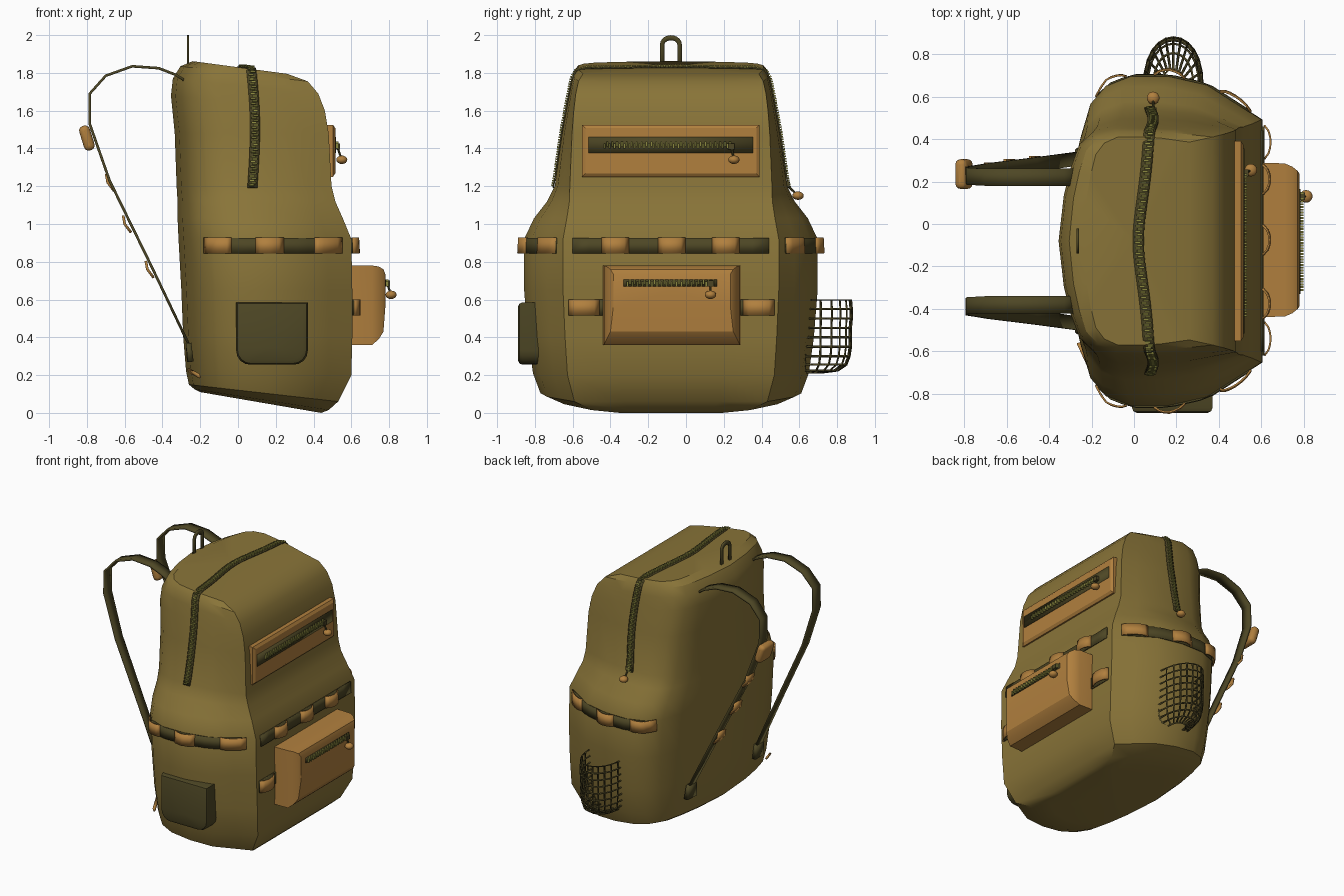
import bpy, bmesh, math
from mathutils import Vector as V
from mathutils.bvhtree import BVHTree

if "Cube" in bpy.data.objects:
    bpy.data.objects.remove(bpy.data.objects["Cube"])

YC = -0.08  # symmetry plane of the bag


def material(name, col):
    m = bpy.data.materials.new(name)
    m.diffuse_color = (*col, 1)
    m.use_nodes = True
    m.node_tree.nodes["Principled BSDF"].inputs["Base Color"].default_value = m.diffuse_color
    return m


OLIVE = material("olive_canvas", (0.25, 0.175, 0.04))
TAN = material("tan_leather", (0.44, 0.215, 0.048))
DARK = material("dark_webbing", (0.075, 0.062, 0.018))
TEETH = material("zip_teeth", (0.26, 0.25, 0.05))


def mesh(name, verts, faces, mat, angle=35):
    me = bpy.data.meshes.new(name)
    me.from_pydata([tuple(v) for v in verts], [], faces)
    bm = bmesh.new()
    bm.from_mesh(me)
    bmesh.ops.recalc_face_normals(bm, faces=bm.faces)
    bm.to_mesh(me)
    bm.free()
    ob = bpy.data.objects.new(name, me)
    bpy.context.collection.objects.link(ob)
    me.materials.append(mat)
    bpy.ops.object.select_all(action='DESELECT')
    ob.select_set(True)
    bpy.context.view_layer.objects.active = ob
    bpy.ops.object.shade_smooth_by_angle(angle=math.radians(angle))
    return ob


def loft(name, rings, mat, angle=35):
    n, verts, faces = len(rings[0]), [], []
    for r in rings:
        verts += [V(p) for p in r]
    for k in range(len(rings) - 1):
        for i in range(n):
            j = (i + 1) % n
            faces.append((k*n+i, k*n+j, k*n+n+j, k*n+n+i))
    for base, ring in ((0, rings[0]), ((len(rings)-1)*n, rings[-1])):
        verts.append(sum((V(p) for p in ring), V()) / n)
        faces += [(base+i, base+(i+1) % n, len(verts)-1) for i in range(n)]
    return mesh(name, verts, faces, mat, angle)


def strip(name, a, b, thick, mat):
    n = len(a)
    ob = mesh(name, list(a) + list(b), [(i, i+1, n+i+1, n+i) for i in range(n-1)], mat)
    s = ob.modifiers.new("thickness", 'SOLIDIFY')
    s.thickness, s.offset = thick, 0
    return ob


# Body: rings (z back, z front, x back, x front, half width, front-edge ratio)
LEVELS = [(.11, .0, -.20, .44, .45, .6), (.125, .015, -.23, .48, .60, .7),
          (.15, .06, -.26, .53, .69, .74), (.22, .20, -.275, .60, .73, .75),
          (.40, .40, -.29, .605, .757, .74), (.65, .65, -.30, .605, .777, .735),
          (.92, .92, -.315, .60, .777, .735), (1.03, 1.03, -.32, .555, .725, .76),
          (1.12, 1.12, -.32, .515, .655, .82), (1.20, 1.20, -.325, .495, .615, .87),
          (1.48, 1.48, -.335, .48, .575, .91), (1.68, 1.60, -.355, .46, .547, .94),
          (1.77, 1.69, -.345, .425, .53, .95), (1.835, 1.755, -.305, .37, .515, .95),
          (1.862, 1.795, -.24, .26, .49, .95)]


def ring(zb, zf, xb, xf, hw, fr):
    mix = lambda t: 1 + (fr - 1) * t
    half = [(0, 0), (.03, .39), (.07, .63), (.12, .83), (.20, .94), (.33, 1), (.52, 1), (.72, mix(.2)),
            (.86, mix(.6)), (1, fr), (1, fr * .5), (1, 0)]
    full = half + [(u, -v) for u, v in half[-2:0:-1]]
    return [(xb + u*(xf-xb), YC + v*hw, zb + u*(zf-zb)) for u, v in full]


body = loft("bag_body", [ring(*l) for l in LEVELS], OLIVE, 32)
bm = bmesh.new()
bm.from_mesh(body.data)
TREE = BVHTree.FromBMesh(bm)
bm.free()


def hit(o, d):
    p, n, _, _ = TREE.ray_cast(V(o), V(d))
    return p, n


# Webbing that hugs the body; bump makes a belt loop
def belt(name, side, t0, t1, z0, z1, off, mat, bump=0, n=12):
    rows = []
    for z in (z0, z1):
        row = []
        for i in range(n + 1):
            t = t0 + (t1 - t0) * i / n
            o, d = ((0, t, z), V((1, 0, 0))) if side == 0 else ((t, YC, z), V((0, side, 0)))
            row.append(hit(o, d)[0] + d * (off + bump * math.sin(math.pi * i / n) ** .6))
        rows.append(row)
    return strip(name, *rows, .009, mat)


belt("front_belt", 0, -.60, .44, .845, .925, .004, DARK)
for k, y in enumerate((-.375, -.075, .21)):
    belt(f"front_belt_loop_{k}", 0, y-.07, y+.07, .845, .928, .008, TAN, .032, 6)
belt("lower_belt", 0, -.62, .46, .515, .60, .004, DARK)
for k, y in enumerate((-.54, .385)):
    belt(f"lower_belt_loop_{k}", 0, y-.08, y+.08, .515, .60, .008, TAN, .03, 6)
for s, nm in ((-1, "left"), (1, "right")):
    belt(f"{nm}_side_belt", s, -.17, .55, .845, .925, .004, DARK)
    for k, x in enumerate((-.11, .165, .475)):
        belt(f"{nm}_side_belt_loop_{k}", s, x-.07, x+.075, .845, .928, .008, TAN, .025, 6)


# Zip: dark tape plus alternating teeth
def zipper(name, pts, nors, across, width, step=.013):
    if width:
        strip(name + "_tape", [p + n*.004 + a*width for p, n, a in zip(pts, nors, across)],
              [p + n*.004 - a*width for p, n, a in zip(pts, nors, across)], .008, DARK)
    verts, faces, carry, k = [], [], 0, 0
    for i in range(len(pts) - 1):
        d = pts[i+1] - pts[i]
        t, L = d.normalized(), d.length
        while carry < L:
            f = carry / L
            n, a = nors[i].lerp(nors[i+1], f), across[i]
            c = pts[i].lerp(pts[i+1], f) + n*.010 + a*(.005 if k % 2 else -.005)
            b = len(verts)
            verts += [c + t*(.0045*x) + a*(.013*y) + n*(.007*z)
                      for x in (-1, 1) for y in (-1, 1) for z in (-1, 1)]
            faces += [tuple(b+q for q in f4) for f4 in ((0, 1, 3, 2), (4, 6, 7, 5), (0, 4, 5, 1),
                                                        (2, 3, 7, 6), (0, 2, 6, 4), (1, 5, 7, 3))]
            carry += step
            k += 1
        carry -= L
    mesh(name + "_teeth", verts, faces, TEETH)


# Main zip runs up one side, over the top and down the other
pts, nors = [], []
a0 = math.atan2(-.30, .60)
for i in range(61):
    a = a0 + (math.pi - 2*a0) * i / 60
    p, n = hit((.02 + .07*math.cos(a)**2, YC, 1.5), (0, math.cos(a), math.sin(a)))
    pts.append(p)
    nors.append(n)
zipper("main_zip", pts, nors, [V((1, 0, 0))] * 61, .026)


# Zip puller: slider block, stem and domed knob
def puller(name, p, out, drop=.07):
    p, out = V(p), V(out)
    end = p + out*.045 + V((0, 0, -drop))
    bpy.ops.mesh.primitive_cube_add(size=1, location=p)
    s = bpy.context.object
    s.name, s.scale = name + "_slider", (.03, .035, .03)
    d = end - p
    bpy.ops.mesh.primitive_cylinder_add(vertices=8, radius=.006, depth=d.length, location=(p+end)/2,
                                        rotation=d.to_track_quat('Z', 'Y').to_euler())
    c = bpy.context.object
    c.name = name + "_stem"
    bpy.ops.mesh.primitive_uv_sphere_add(segments=14, ring_count=8, radius=.03, location=end)
    k = bpy.context.object
    k.name, k.scale = name + "_knob", (1, 1, .75)
    bpy.ops.object.shade_smooth_by_angle()
    for o, m in ((s, DARK), (c, DARK), (k, TAN)):
        o.data.materials.append(m)


# Front pockets: lofted rectangles along x (x, side, top and bottom inset)
def pocket(name, y0, y1, z0, z1, levels):
    return loft(name, [[(x, y0+s, z0+b), (x, y1-s, z0+b), (x, y1-s, z1-t), (x, y0+s, z1-t)]
                       for x, s, t, b in levels], TAN, 25)


pocket("upper_pocket", -.55, .39, 1.25, 1.525, [(.42, 0, 0, 0), (.503, 0, 0, 0), (.515, .018, .018, .018)])
pocket("lower_pocket", -.44, .29, .36, .78, [(.56, 0, 0, 0), (.71, .005, 0, 0), (.745, .02, .005, .03),
                                             (.77, .04, .02, .07), (.78, .055, .045, .2)])


def front_zip(name, x, y0, y1, z, ty0, ty1, h):
    strip(name + "_tape", [V((x, ty0, z-h)), V((x, ty1, z-h))], [V((x, ty0, z+h)), V((x, ty1, z+h))], .008, DARK)
    zipper(name, [V((x, y0, z)), V((x, y1, z))], [V((1, 0, 0))]*2, [V((0, 0, 1))]*2, 0)


front_zip("upper_pocket_zip", .515, -.43, .24, 1.418, -.515, .355, .042)
front_zip("lower_pocket_zip", .78, -.31, .155, .687, -.33, .165, .018)
puller("upper_pocket_puller", (.525, .24, 1.41), (.55, .3, 0))
puller("lower_pocket_puller", (.79, .13, .685), (.45, 0, 0), .06)
puller("main_zip_puller", (.09, .53, 1.21), (0, 1.4, 0), .06)

# Solid side pocket with rounded lower corners
outline = [(-.19, .165), (-.19, -.09)]
outline += [(-.115 - .075*math.cos(a), -.09 - .075*math.sin(a)) for a in (.4, .8, 1.2, 1.57)]
outline += [(-x, z) for x, z in outline[::-1]]
loft("side_pocket", [[(.18 + x*s, y, .42 + z*s) for x, z in outline]
                     for y, s in ((-.76, 1), (-.865, 1), (-.882, .96), (-.89, .86))], DARK, 40)

# Net bottle pocket: half basket turned into wire
rows = [(.60, 1), (.55, 1.02), (.50, 1.02), (.45, 1), (.40, 1), (.35, 1), (.30, .97), (.255, .9), (.225, .72), (.215, .4)]
N = 12
verts = [(.185 + .135*s*math.cos(math.pi*i/N), .63 + .243*s*math.sin(math.pi*i/N)**.8 if 0 < i < N else .63, z)
         for z, s in rows for i in range(N + 1)]
net = mesh("net_pocket", verts, [(r*(N+1)+i, r*(N+1)+i+1, (r+1)*(N+1)+i+1, (r+1)*(N+1)+i)
                                 for r in range(len(rows)-1) for i in range(N)], DARK)
w = net.modifiers.new("net", 'WIREFRAME')
w.thickness = .012

# Top grab loop
arch = [(-1, -.16), (-1, .05)] + [(-math.cos(math.pi*i/10), .05 + .055*math.sin(math.pi*i/10)) for i in range(1, 10)]
arch += [(1, .05), (1, -.16)]
strip("grab_loop", [V((-.265, YC + .058*y, 1.9 + (z if z < .05 else .05 + (z-.05)*.9))) for y, z in arch],
      [V((-.265, YC + .034*y, 1.9 + (z if z < .05 else .05 + (z-.05)*.4))) for y, z in arch], .012, DARK)

# Shoulder straps: (x, z, distance from middle, half width)
PATH = [(-.25, 1.74, .30, .042), (-.33, 1.79, .30, .042), (-.42, 1.825, .30, .042), (-.56, 1.835, .30, .042),
        (-.70, 1.785, .30, .04), (-.785, 1.69, .305, .04), (-.785, 1.53, .31, .04), (-.68, 1.23, .33, .037),
        (-.46, .78, .36, .034), (-.25, .34, .39, .032)]
for s, nm in ((1, "right"), (-1, "left")):
    strip(nm + "_shoulder_strap", [V((x, YC + s*(d-h), z)) for x, z, d, h in PATH],
          [V((x, YC + s*(d+h), z)) for x, z, d, h in PATH], .014, DARK)
    strip(nm + "_strap_anchor", [V((-.262, YC + s*.35, .37)), V((-.255, YC + s*.34, .27))],
          [V((-.262, YC + s*.43, .37)), V((-.25, YC + s*.44, .27))], .03, DARK)

# Keeper loops and chest pad on one strap
for k, (x, z, d) in enumerate(((-.69, 1.22, .33), (-.60, 1.0, .345), (-.48, .76, .36))):
    seg = [(-.018, .045), (-.016, .0), (.003, -.045)]
    c = [(x + .012 + px, z + pz) for px, pz in ((-.02, .045), (-.012, 0), (.022, -.045))]
    strip(f"strap_keeper_{k}", [V((px, YC+d-.04, pz)) for px, pz in c],
          [V((px, YC+d+.04, pz)) for px, pz in c], .014, TAN)
bpy.ops.mesh.primitive_cube_add(size=1, location=(-.80, .235, 1.455), rotation=(0, -.3, 0))
pad = bpy.context.object
pad.name, pad.scale = "strap_pad", (.058, .14, .135)
bpy.ops.object.transform_apply(location=False, rotation=False, scale=True)
pad.data.materials.append(TAN)
bv = pad.modifiers.new("round", 'BEVEL')
bv.width, bv.segments = .025, 3
bpy.ops.object.shade_smooth_by_angle()

# Small tan tab near the lower strap end
strip("lower_tab", [V((-.265, -.56, .235)), V((-.21, -.68, .205))],
      [V((-.255, -.56, .215)), V((-.20, -.68, .185))], .012, TAN)
